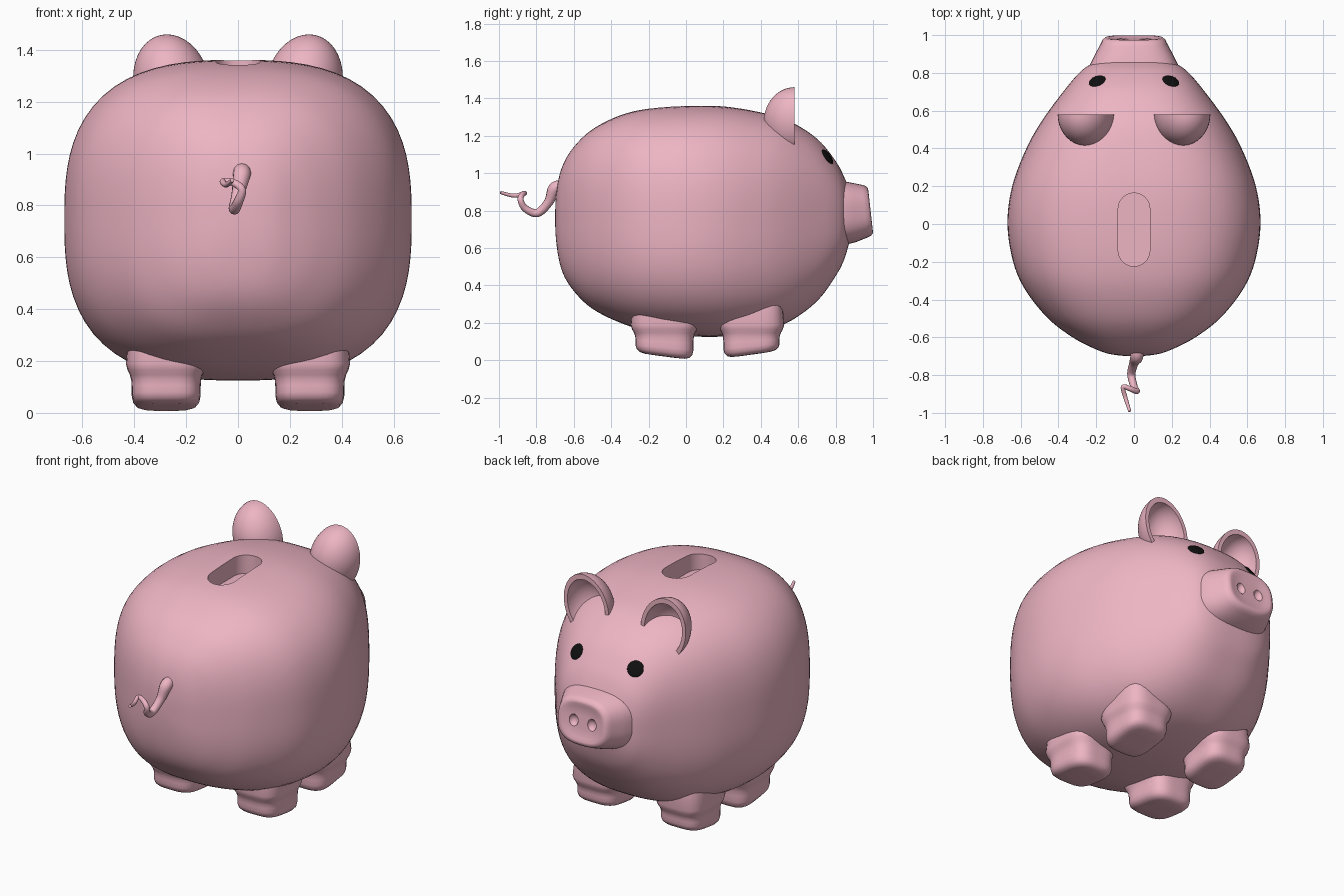
import bpy, bmesh, math
from mathutils import Vector

if "Cube" in bpy.data.objects:
    bpy.data.objects.remove(bpy.data.objects["Cube"])


def material(name, rgb):
    m = bpy.data.materials.new(name)
    m.diffuse_color = (*rgb, 1)
    m.use_nodes = True
    m.node_tree.nodes["Principled BSDF"].inputs["Base Color"].default_value = m.diffuse_color
    return m


PINK = material("pink", (0.85, 0.46, 0.55))
BLACK = material("black", (0.005, 0.005, 0.005))


def finish(bm, name, mat=PINK, angle=40):
    bmesh.ops.recalc_face_normals(bm, faces=bm.faces)
    me = bpy.data.meshes.new(name)
    bm.to_mesh(me)
    bm.free()
    ob = bpy.data.objects.new(name, me)
    bpy.context.collection.objects.link(ob)
    me.materials.append(mat)
    smooth(ob, angle)
    return ob


def smooth(ob, angle=40):
    bpy.ops.object.select_all(action='DESELECT')
    ob.select_set(True)
    bpy.context.view_layer.objects.active = ob
    bpy.ops.object.shade_smooth_by_angle(angle=math.radians(angle))


def loft(rings):
    bm = bmesh.new()
    vs = [[bm.verts.new(p) for p in r] for r in rings]
    n = len(vs[0])
    for a, b in zip(vs, vs[1:]):
        for i in range(n):
            j = (i + 1) % n
            bm.faces.new((a[i], a[j], b[j], b[i]))
    bm.faces.new(vs[0])
    bm.faces.new(vs[-1])
    return bm


def oval(a, b, power, n):
    """Superellipse outline as (u, v) pairs."""
    out = []
    for i in range(n):
        c, s = math.cos(math.tau * i / n), math.sin(math.tau * i / n)
        r = (abs(c) ** power + abs(s) ** power) ** (-1 / power)
        out.append((a * r * c, b * r * s))
    return out


def spline(pts, steps):
    """Catmull-Rom through tuples; first and last act as end tangents."""
    out = []
    for k in range(1, len(pts) - 2):
        for s in range(steps):
            t = s / steps
            out.append(tuple(
                0.5 * (2 * b + (c - a) * t + (2 * a - 5 * b + 4 * c - d) * t * t
                       + (3 * b - a - 3 * c + d) * t ** 3)
                for a, b, c, d in zip(*pts[k - 1:k + 3])))
    out.append(pts[-2])
    return out


def cut(ob, cutter):
    m = ob.modifiers.new("cut", 'BOOLEAN')
    m.operation, m.solver, m.object = 'DIFFERENCE', 'EXACT', cutter
    bpy.context.view_layer.objects.active = ob
    bpy.ops.object.modifier_apply(modifier=m.name)
    bpy.data.objects.remove(cutter)
    smooth(ob)


# Body: sections along y as (y, top, bottom, half width)
table = [(-.70, .76, .76, 0), (-.69, .92, .60, .12), (-.66, 1.04, .47, .21),
         (-.60, 1.14, .37, .325), (-.50, 1.235, .275, .455), (-.35, 1.31, .20, .575),
         (-.20, 1.345, .155, .64), (0, 1.36, .13, .67), (.20, 1.357, .127, .645),
         (.40, 1.325, .155, .57), (.55, 1.28, .205, .485), (.70, 1.185, .315, .375),
         (.80, 1.065, .45, .29), (.85, .97, .55, .22), (.89, .86, .70, .10)]
st = [(y, (t + b) / 2, (t - b) / 2, w) for y, t, b, w in table]
st = [(st[1][0], st[1][1], -st[1][2], -st[1][3])] + st + [st[-1]]
rings = []
for y, c, h, w in spline(st, 5):
    rings.append([(u, y, c + v) for u, v in oval(max(w, .002), max(h, .002), 2.75, 80)])
body = finish(loft(rings), "body", angle=60)

# Eyes: thin discs laid on the body surface
for side in (-1, 1):
    hit, loc, nor, _ = body.ray_cast(Vector((side * .195, .757, 3)), Vector((0, 0, -1)))
    bm = bmesh.new()
    bmesh.ops.create_uvsphere(bm, u_segments=28, v_segments=12, radius=.046)
    rot = nor.to_track_quat('Z', 'Y')
    for v in bm.verts:
        v.co.z *= .2
        v.co = rot @ v.co + loc
    finish(bm, "eye", BLACK)

# Coin slot: rounded pocket in the back
slot = []
for z in (1.25, 1.5):
    slot.append([(.084 * math.cos(a), -.03 + .084 * math.sin(a) + (.11 if i < 16 else -.11), z)
                 for i in range(32) for a in [math.pi * (i % 16) / 15 + (0 if i < 16 else math.pi)]])
cut(body, finish(loft(slot), "slot_cutter"))

# Snout: tapered block, rounded rim, shallow dished face leaning back at the top
rings = []
for y, z, w, h, lean in [(.74, .785, .26, .185, 0), (.84, .787, .235, .172, .03),
                         (.90, .79, .205, .158, .06), (.955, .797, .175, .141, .1),
                         (.975, .799, .165, .133, .11), (.986, .80, .15, .12, .11),
                         (.987, .80, .135, .107, .11), (.98, .80, .115, .09, .11),
                         (.976, .80, .06, .045, .11)]:
    rings.append([(u, y - lean * v, z + v) for u, v in oval(w, h, 2.8, 56)])
snout = finish(loft(rings), "snout")
for side in (-1, 1):
    bm = bmesh.new()
    bmesh.ops.create_uvsphere(bm, u_segments=20, v_segments=12, radius=.03)
    for v in bm.verts:
        v.co = (v.co.x + side * .06, v.co.y + .985, v.co.z * 1.2 + .80)
    cut(snout, finish(bm, "nostril_cutter"))

# Ears: forward-facing half-dome cups with thickness
for side in (-1, 1):
    rings = []
    for shell, order in ((1, range(1, 15)), (.84, range(14, 0, -1))):
        for k in order:
            a = math.pi / 2 * k / 14
            r, d = math.sin(a) * shell, math.cos(a) * shell
            ring = []
            for i in range(40):
                t = math.tau * i / 40
                z = .19 * r * math.sin(t)
                x = .255 + .148 * r * math.cos(t) + .1 * z
                ring.append((side * x, .58 - .165 * d, 1.27 + z))
            rings.append(ring)
    finish(loft(rings), "ear", angle=50)

# Feet: rounded blocks flaring into the belly, soles tilted outward
for name, cy, hy, slope, lift in (("back_foot", -.115, .155, -.13, .02),
                                  ("front_foot", .35, .15, .14, .03)):
    for side in (-1, 1):
        rings = []
        for z, s in [(0, .35), (.002, .7), (.01, .86), (.028, .96), (.055, 1), (.09, 1),
                     (.12, 1.01), (.145, 1.05), (.165, 1.12), (.19, 1.17), (.30, 1.1)]:
            fade = max(0, 1 - z / .15)
            rings.append([(side * (.277 + u), cy + v, z + fade * max(0, lift + slope * v))
                          for u, v in oval(.133 * s, hy * s, 3.6, 40)])
        finish(loft(rings), name)

# Tail: tapering curl
path = [(.015, -.67, .93, .034), (.014, -.705, .915, .034), (0, -.735, .845, .025),
        (-.014, -.795, .787, .022), (0, -.86, .812, .019), (.015, -.885, .86, .016),
        (-.018, -.873, .888, .014), (-.058, -.863, .893, .012), (-.045, -.92, .88, .011),
        (-.022, -.992, .897, .008)]
cu = bpy.data.curves.new("tail", 'CURVE')
cu.dimensions, cu.bevel_depth, cu.bevel_resolution, cu.use_fill_caps = '3D', 1, 4, True
sp = cu.splines.new('POLY')
pts = spline([path[0]] + path + [path[-1]], 6)
sp.points.add(len(pts) - 1)
for p, (x, y, z, r) in zip(sp.points, pts):
    p.co, p.radius = (x, y, z, 1), r
sp.use_smooth = True
cu.materials.append(PINK)
bpy.context.collection.objects.link(bpy.data.objects.new("tail", cu))
